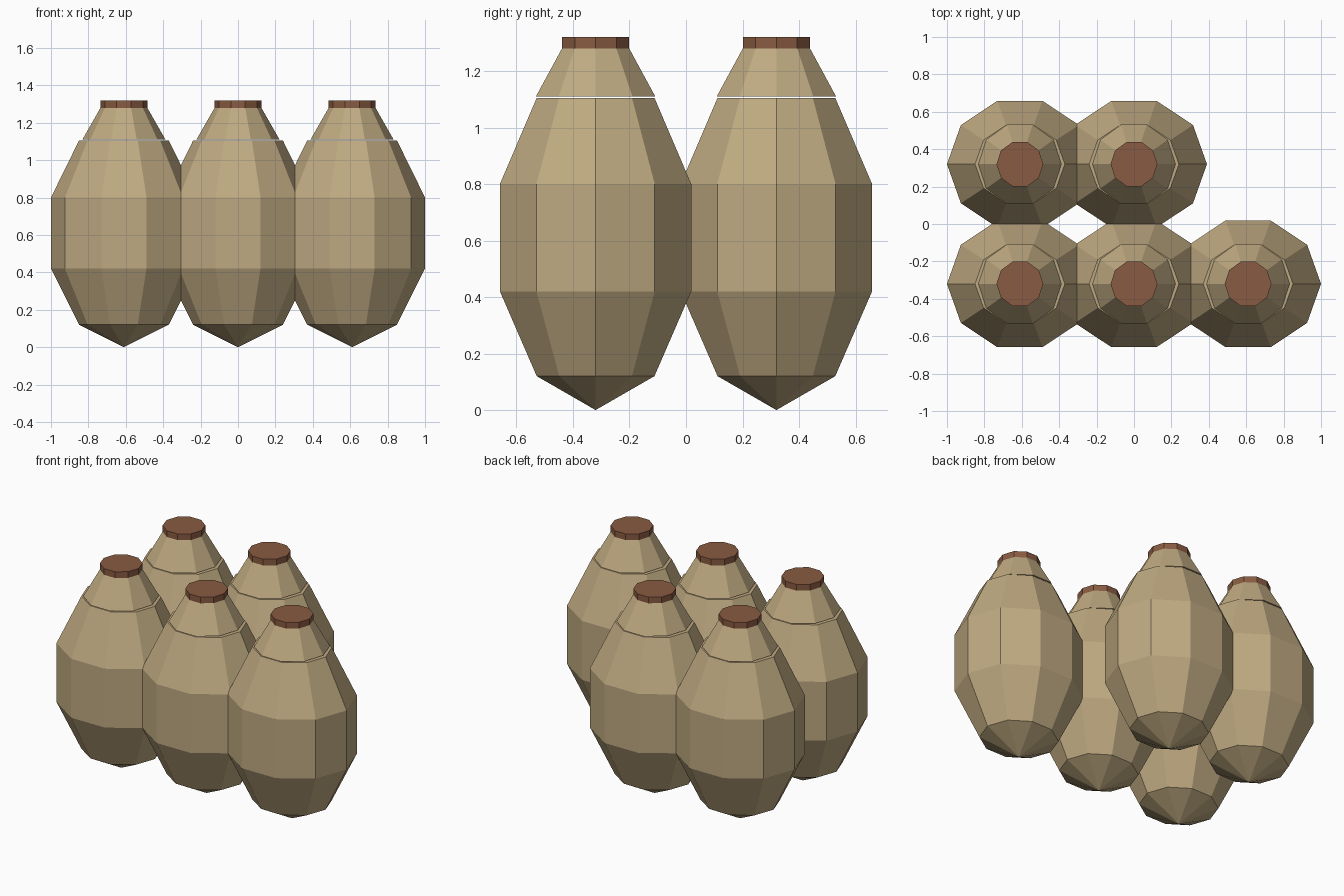
import bpy, bmesh
from math import cos, sin, pi

cube = bpy.data.objects.get("Cube")
if cube:
    bpy.data.objects.remove(cube, do_unlink=True)


def material(name, rgb):
    mat = bpy.data.materials.new(name)
    mat.use_nodes = True
    mat.diffuse_color = (*rgb, 1)
    mat.node_tree.nodes["Principled BSDF"].inputs["Base Color"].default_value = (*rgb, 1)
    return mat


clay = material("tan clay", (0.52, 0.40, 0.22))
stopper = material("brown stopper", (0.25, 0.105, 0.054))
SIDES = 10


def lathe(name, profile, mat, x, y, depth=1.0):
    """Faceted turned shape from (radius, height) pairs; depth squashes it in y."""
    bm = bmesh.new()
    rings = []
    for r, z in profile:
        if r == 0:
            rings.append([bm.verts.new((0, 0, z))] * SIDES)
        else:
            angles = [2 * pi * i / SIDES for i in range(SIDES)]
            rings.append([bm.verts.new((r * cos(a), r * depth * sin(a), z)) for a in angles])
    for low, high in zip(rings, rings[1:]):
        for i in range(SIDES):
            j = (i + 1) % SIDES
            corners = dict.fromkeys((low[i], low[j], high[j], high[i]))
            bm.faces.new(list(corners))
    # close open ends
    for ring in (rings[0], rings[-1]):
        if ring[0] != ring[1]:
            bm.faces.new(ring)
    bmesh.ops.recalc_face_normals(bm, faces=bm.faces)
    mesh = bpy.data.meshes.new(name)
    bm.to_mesh(mesh)
    bm.free()
    mesh.materials.append(mat)
    obj = bpy.data.objects.new(name, mesh)
    obj.location = (x, y, 0)
    bpy.context.collection.objects.link(obj)


# body with pointed foot, conical neck, flat stopper
BODY = [(0, 0), (0.24, 0.12), (0.39, 0.42), (0.39, 0.80), (0.24, 1.105)]
NECK = [(0.222, 1.11), (0.125, 1.28)]
CAP = [(0.125, 1.28), (0.125, 1.32)]

# three jars in front, two behind
SPOTS = [(-0.61, -0.32), (0, -0.32), (0.61, -0.32), (-0.61, 0.32), (0, 0.32)]
for n, (x, y) in enumerate(SPOTS, 1):
    lathe(f"jar_body_{n}", BODY, clay, x, y, 0.913)
    lathe(f"jar_neck_{n}", NECK, clay, x, y)
    lathe(f"jar_stopper_{n}", CAP, stopper, x, y)
